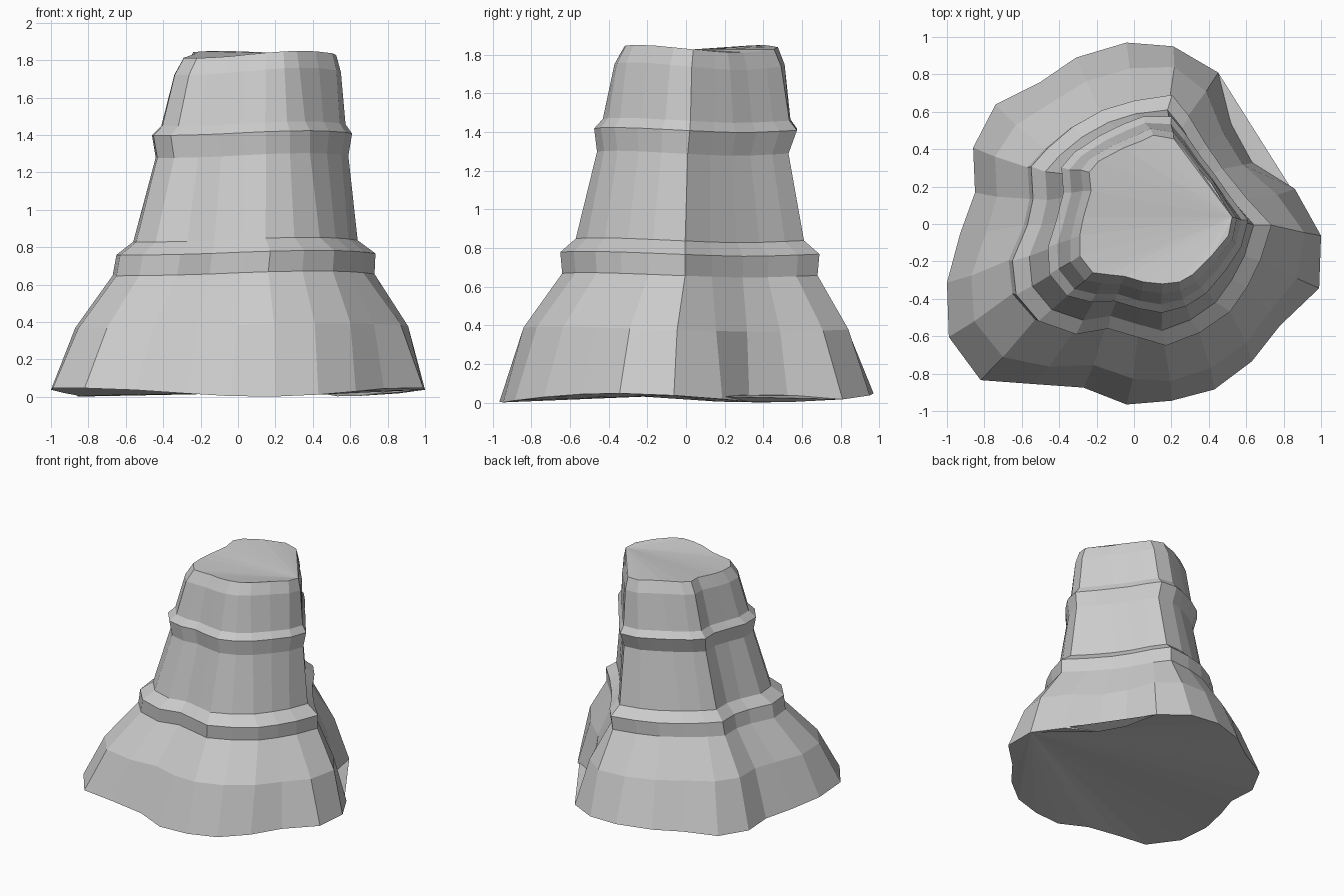
import bpy, bmesh, math

if "Cube" in bpy.data.objects:
    bpy.data.objects.remove(bpy.data.objects["Cube"])

# Three key plan outlines (counter-clockwise, matching vertices): foot, ledge, top
FOOT = [(1, -.06), (.86, .19), (.64, .33), (.53, .53), (.45, .81), (.21, .95),
        (-.04, .97), (-.31, .89), (-.50, .76), (-.74, .64), (-.86, .41), (-.85, .17),
        (-.93, -.05), (-1, -.31), (-.99, -.60), (-.82, -.83), (-.55, -.85), (-.27, -.87),
        (-.04, -.96), (.20, -.94), (.43, -.88), (.63, -.73), (.78, -.54), (.99, -.34)]
LEDGE = [(.73, 0), (.60, .14), (.47, .30), (.38, .43), (.29, .58), (.20, .69),
         (0, .66), (-.17, .61), (-.33, .52), (-.46, .41), (-.55, .31), (-.54, .14),
         (-.57, 0), (-.65, -.19), (-.63, -.37), (-.51, -.51), (-.31, -.58), (-.14, -.55),
         (.03, -.60), (.17, -.64), (.35, -.57), (.51, -.46), (.60, -.33), (.67, -.19)]
TOP = [(.52, .04), (.45, .15), (.41, .22), (.34, .30), (.27, .39), (.21, .46),
       (.10, .48), (.04, .45), (-.06, .41), (-.19, .34), (-.24, .28), (-.23, .18),
       (-.27, .04), (-.29, -.06), (-.29, -.17), (-.22, -.26), (-.14, -.27), (-.05, -.28),
       (.05, -.31), (.15, -.32), (.24, -.31), (.31, -.27), (.41, -.17), (.50, -.06)]

# Rings: height, outline blend (0 foot, 1 ledge, 2 top), x min/max, y min/max
RINGS = [(.025, 0, -1, 1, -.965, .97),
         (.38, .45, -.87, .91, -.84, .84),
         (.66, 1, -.67, .73, -.64, .68),
         (.77, 1, -.65, .735, -.65, .69),
         (.84, 1.1, -.56, .64, -.57, .61),
         (1.29, 1.4, -.44, .59, -.46, .53),
         (1.41, 1.5, -.46, .61, -.475, .575),
         (1.46, 1.6, -.41, .575, -.43, .54),
         (1.74, 1.9, -.34, .55, -.37, .51),
         (1.83, 2, -.29, .525, -.32, .475)]


def unit(outline):
    """Scale an outline into a 0-1 box."""
    axes = []
    for vals in zip(*outline):
        lo, hi = min(vals), max(vals)
        axes.append([(v - lo) / (hi - lo) for v in vals])
    return list(zip(*axes))


def wobble(z, a):
    """Uneven heights: three-fold at the foot, two-fold at the top."""
    if z < .1:
        return .024 * math.cos(3 * (a - math.radians(97)))
    amp = .02 if z > 1.7 else .013
    return amp * math.cos(2 * (a - math.radians(125)))


keys = [unit(o) for o in (FOOT, LEDGE, TOP)]


def ring_points(z, blend, x0, x1, y0, y1):
    k = min(int(blend), 1)
    t = blend - k
    mixed = unit([(a[0] + (b[0] - a[0]) * t, a[1] + (b[1] - a[1]) * t)
                  for a, b in zip(keys[k], keys[k + 1])])
    for u, v in mixed:
        x, y = x0 + u * (x1 - x0), y0 + v * (y1 - y0)
        cx, cy = (x0 + x1) / 2, (y0 + y1) / 2
        yield x, y, z + wobble(z, math.atan2(y - cy, x - cx))


# Stone column lofted through the rings
bm = bmesh.new()
loops = [[bm.verts.new(p) for p in ring_points(*r)] for r in RINGS]
n = len(FOOT)
for low, high in zip(loops, loops[1:]):
    for i in range(n):
        j = (i + 1) % n
        bm.faces.new((low[i], low[j], high[j], high[i]))

# Fan caps below and on top
for i in range(1, n - 1):
    bm.faces.new((loops[0][0], loops[0][i + 1], loops[0][i]))
    bm.faces.new((loops[-1][0], loops[-1][i], loops[-1][i + 1]))

mesh = bpy.data.meshes.new("stone_column")
bm.to_mesh(mesh)
bm.free()
stone = bpy.data.materials.new("grey stone")
stone.diffuse_color = (.6, .6, .6, 1)
stone.use_nodes = True
stone.node_tree.nodes["Principled BSDF"].inputs["Base Color"].default_value = stone.diffuse_color
mesh.materials.append(stone)
column = bpy.data.objects.new("stone_column", mesh)
bpy.context.collection.objects.link(column)
